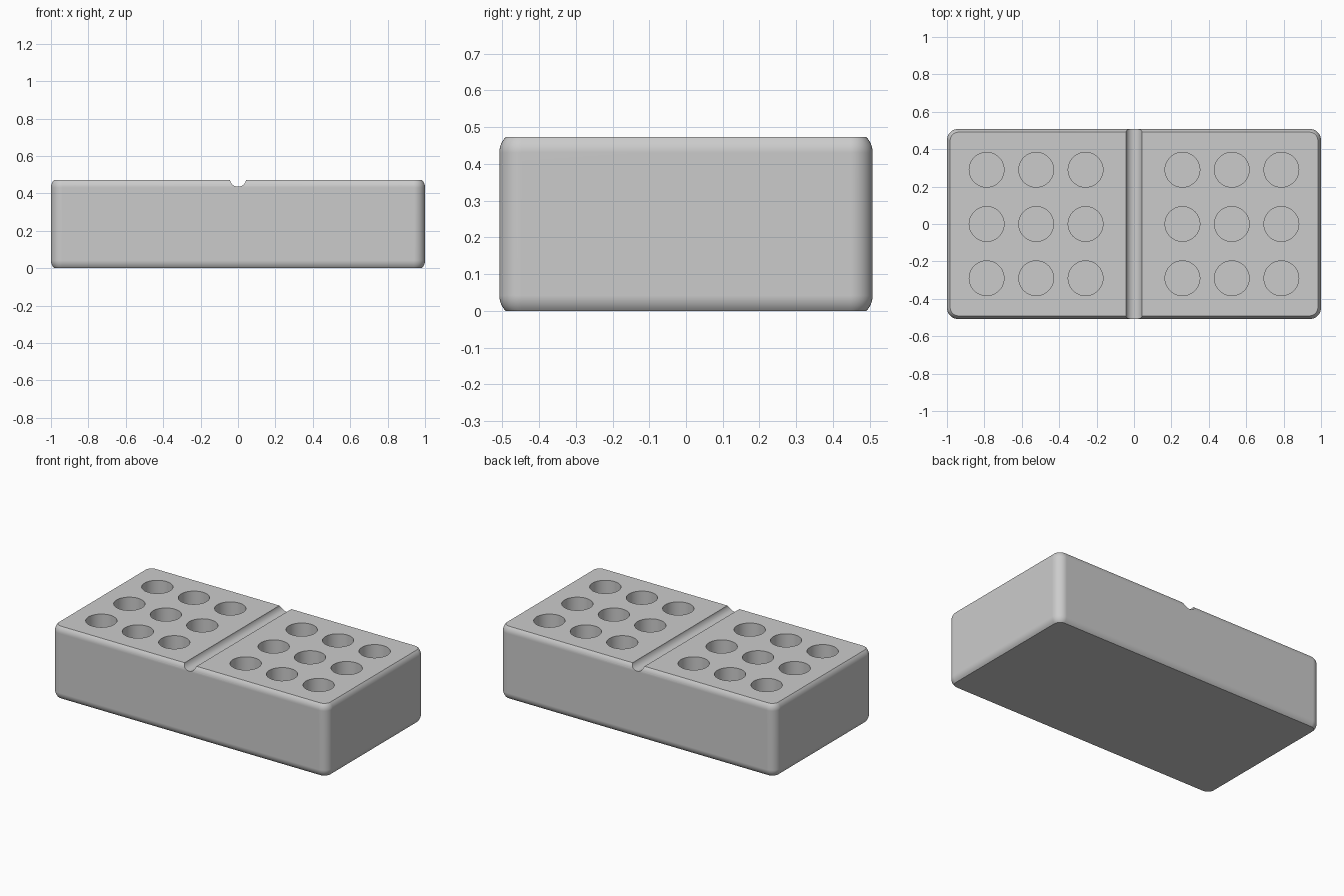
import bpy, bmesh
from math import pi, radians
from mathutils import Matrix, Vector

if "Cube" in bpy.data.objects:
    bpy.data.objects.remove(bpy.data.objects["Cube"], do_unlink=True)

LENGTH, DEPTH, HEIGHT = 2.0, 1.016, 0.473
EDGE_RADIUS, TRIM = 0.06, 0.018
HOLE_RADIUS, HOLE_DEPTH = 0.093, 0.3


def make_object(name, bm):
    mesh = bpy.data.meshes.new(name)
    bm.to_mesh(mesh)
    bm.free()
    obj = bpy.data.objects.new(name, mesh)
    bpy.context.collection.objects.link(obj)
    return obj


def add_cylinder(bm, centre, radius, length, segments, turn=Matrix()):
    bmesh.ops.create_cone(bm, cap_ends=True, segments=segments, radius1=radius, radius2=radius,
                          depth=length, matrix=Matrix.Translation(centre) @ turn)


# Flat grey material
grey = bpy.data.materials.new("light grey")
grey.use_nodes = True
colour = (0.6, 0.6, 0.6, 1)
grey.diffuse_color = colour
grey.node_tree.nodes["Principled BSDF"].inputs["Base Color"].default_value = colour

# Block: rounded box, trimmed flat at the top and bottom so a crease stays there
bm = bmesh.new()
bmesh.ops.create_cube(bm, size=1)
bmesh.ops.scale(bm, vec=(LENGTH, DEPTH, HEIGHT + 2 * TRIM), verts=bm.verts)
bmesh.ops.translate(bm, vec=(0, 0, HEIGHT / 2), verts=bm.verts)
bmesh.ops.bevel(bm, geom=bm.edges[:], offset=EDGE_RADIUS, segments=10, profile=0.5, affect='EDGES')
for z, up in ((HEIGHT, 1), (0, -1)):
    cut = bmesh.ops.bisect_plane(bm, geom=bm.verts[:] + bm.edges[:] + bm.faces[:],
                                 plane_co=(0, 0, z), plane_no=(0, 0, up), clear_outer=True)
    rim = [e for e in cut["geom_cut"] if isinstance(e, bmesh.types.BMEdge)]
    bmesh.ops.edgeloop_fill(bm, edges=rim)
bmesh.ops.recalc_face_normals(bm, faces=bm.faces)
block = make_object("block", bm)
block.data.materials.append(grey)

# Cutter: two mirrored grids of blind holes and the groove between them
bm = bmesh.new()
for side in (-1, 1):
    for x in (0.259, 0.523, 0.788):
        for y in (-0.29, 0, 0.29):
            add_cylinder(bm, Vector((side * x, y, HEIGHT)), HOLE_RADIUS, 2 * HOLE_DEPTH, 48)
add_cylinder(bm, Vector((0, 0, HEIGHT + 0.007)), 0.044, 1.4, 40, Matrix.Rotation(pi / 2, 4, 'X'))
cutter = make_object("hole_cutter", bm)
cutter.data.materials.append(grey)
cutter.hide_render = True

# Cut the block, then smooth the rounded areas
bpy.ops.object.select_all(action='DESELECT')
bpy.context.view_layer.objects.active = block
block.select_set(True)
cut = block.modifiers.new("holes", 'BOOLEAN')
cut.operation = 'DIFFERENCE'
cut.solver = 'EXACT'
cut.object = cutter
bpy.ops.object.modifier_apply(modifier=cut.name)
bpy.data.objects.remove(cutter, do_unlink=True)
bpy.ops.object.shade_smooth_by_angle(angle=radians(30))
weighted = block.modifiers.new("even shading", 'WEIGHTED_NORMAL')
weighted.keep_sharp = True
